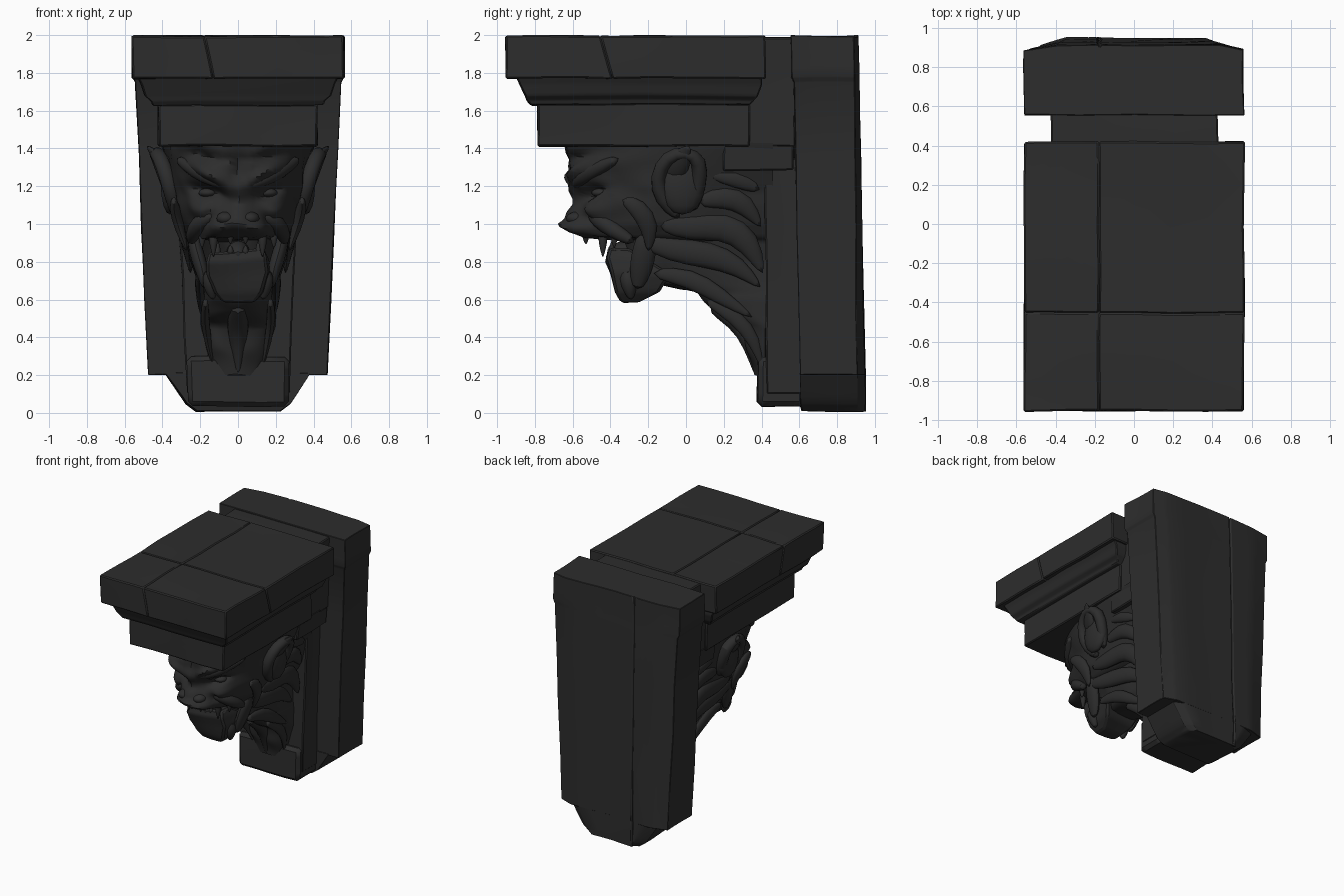
import bpy, bmesh, math
from mathutils import Vector, noise

cube = bpy.data.objects.get("Cube")
if cube:
    bpy.data.objects.remove(cube, do_unlink=True)

stone = bpy.data.materials.new("dark stone")
stone.use_nodes = True
COLOUR = (0.026, 0.026, 0.026, 1)
stone.diffuse_color = COLOUR
stone.node_tree.nodes["Principled BSDF"].inputs["Base Color"].default_value = COLOUR


def finish(name, bm, bevel=0.0, mirror=False, subdiv=0, angle=40):
    bmesh.ops.recalc_face_normals(bm, faces=bm.faces)
    mesh = bpy.data.meshes.new(name)
    bm.to_mesh(mesh)
    bm.free()
    mesh.materials.append(stone)
    obj = bpy.data.objects.new(name, mesh)
    bpy.context.collection.objects.link(obj)
    if mirror:
        m = obj.modifiers.new("mirror", "MIRROR")
        m.use_mirror_merge = False
    if subdiv:
        m = obj.modifiers.new("subdivision", "SUBSURF")
        m.levels = m.render_levels = subdiv
    if bevel:
        m = obj.modifiers.new("bevel", "BEVEL")
        m.width, m.segments, m.limit_method = bevel, 1, "ANGLE"
        m.angle_limit = math.radians(40)
    bpy.ops.object.select_all(action="DESELECT")
    obj.select_set(True)
    bpy.context.view_layer.objects.active = obj
    bpy.ops.object.shade_smooth_by_angle(angle=math.radians(angle))


def skin(rings):
    """Join equal rings of points into a closed tube."""
    bm = bmesh.new()
    rows = [[bm.verts.new(p) for p in ring] for ring in rings]
    n = len(rows[0])
    for a, b in zip(rows, rows[1:]):
        for i in range(n):
            j = (i + 1) % n
            bm.faces.new((a[i], a[j], b[j], b[i]))
    bm.faces.new(rows[0])
    bm.faces.new(rows[-1])
    return bm


def weathered(name, rings, bevel=0.008, wobble=0.009):
    bm = skin(rings)
    bmesh.ops.subdivide_edges(bm, edges=bm.edges[:], cuts=3, use_grid_fill=True)
    for v in bm.verts:
        v.co += noise.noise_vector(v.co * 3) * wobble
    finish(name, bm, bevel)


def block(name, levels, **kw):
    """Levels are (z, x0, x1, y0, y1)."""
    weathered(name, [[(x0, y0, z), (x1, y0, z), (x1, y1, z), (x0, y1, z)]
                     for z, x0, x1, y0, y1 in levels], **kw)


def centred(name, levels, **kw):
    """Levels are (z, half width, y0, y1)."""
    block(name, [(z, -w, w, y0, y1) for z, w, y0, y1 in levels], **kw)


def sweep(name, path, flat=1.0, mirror=True, sides=8):
    """Organic strand through (x, y, z, radius); flat thins it along x."""
    pts = [Vector(p[:3]) for p in path]
    rings = []
    for i, p in enumerate(pts):
        t = (pts[min(i + 1, len(pts) - 1)] - pts[max(i - 1, 0)]).normalized()
        side = Vector((1, 0, 0))
        side = (side - t * side.dot(t)).normalized()
        up = t.cross(side)
        r = path[i][3]
        rings.append([p + (side * math.cos(a) * flat + up * math.sin(a)) * r
                      for a in (k * math.tau / sides for k in range(sides))])
    finish(name, skin(rings), mirror=mirror, subdiv=1, angle=60)


# Top slab, split along its slanting cracks
LOW, HIGH = (1.77, -.13, -.39), (1.995, -.18, -.455)
for side in ("right", "left"):
    for end in ("front", "rear"):
        levels = []
        for z, cx, cy in (LOW, HIGH):
            xs = (-.56, cx) if side == "right" else (cx, .56)
            ys = (-.955, cy) if end == "front" else (cy, .42)
            levels.append((z, *xs, *ys))
        block(f"slab_{end}_{side}", levels)

# Moulding, frieze and the neck joining them to the wall piece
centred("cornice", [(1.63, .45, -.82, .34), (1.655, .46, -.84, .36), (1.68, .49, -.85, .38),
                    (1.74, .51, -.88, .4), (1.78, .53, -.90, .4)])
centred("frieze", [(1.41, .42, -.785, .34), (1.635, .42, -.785, .34)])
centred("neck_block", [(1.41, .40, .28, .58), (1.985, .425, .28, .58)])
centred("rear_rail", [(1.285, .39, .2, .57), (1.42, .40, .2, .57)])
centred("pilaster", [(.1, .27, .42, .64), (1.35, .33, .42, .6)])
centred("base_block", [(.035, .265, .375, .62), (.3, .27, .38, .62)], bevel=.025)


# Wall piece: leaning grooved back, proud header, foot narrowed in steps
def wall_ring(z, w, front):
    back = .955 - .021 * z
    edge = .91 - .012 * z
    return [(-w, front, z), (w, front, z), (w, edge, z), (.78 * w, back - .004, z),
            (-.17, back, z), (-.18, back - .012, z), (-.19, back, z),
            (-.72 * w, back - .004, z), (-w, edge, z)]


weathered("wall_body", [wall_ring(.2, .474, .605), wall_ring(1.75, .547, .568),
                        wall_ring(1.78, .562, .555), wall_ring(1.995, .562, .555)])
weathered("wall_foot", [wall_ring(.01, .22, .61), wall_ring(.05, .275, .6),
                        wall_ring(.21, .385, .6)])

# Head and throat: height, half width and front depth
HEAD = [(1.43, .41, -.655), (1.30, .40, -.62), (1.2, .39, -.59), (1.1, .375, -.55),
        (1.0, .345, -.56), (.93, .30, -.54), (.91, .26, -.33), (.8, .235, -.3),
        (.69, .21, -.2), (.64, .205, .05), (.52, .2, .17), (.46, .2, .29), (.2, .13, .37)]
# Facial relief: x, z, x spread, z spread, push forward, slope of z along x
RELIEF = [(0, 1.05, .085, .06, .08, 0), (0, 1.17, .045, .07, .03, 0),
          (.17, 1.27, .12, .035, .07, .45), (.17, 1.17, .08, .03, -.09, .35),
          (.23, 1.08, .09, .05, .08, .2), (0, .985, .15, .035, .09, 0),
          (.12, .97, .06, .04, .04, -.3), (0, 1.32, .02, .07, -.04, 0),
          (.17, 1.36, .1, .025, -.05, .2), (.16, 1.03, .025, .04, -.05, -.8),
          (.3, 1.18, .03, .06, -.04, 0)]
BACK, COLS = .46, 48


def clamp(v):
    return min(max(v, 0), 1)


def face_point(z, w, front, k):
    a = math.pi * (k / COLS - .5)
    s, c = math.sin(a), max(math.cos(a), 0)
    x = math.copysign(abs(s) ** .8, s) * w
    y = BACK - (BACK - front) * c ** .8
    if z > .925:
        for bx, bz, sx, sz, push, slope in RELIEF:
            dz = z - bz - slope * (abs(x) - bx)
            y -= push * c * math.exp(-((abs(x) - bx) / sx) ** 2 - (dz / sz) ** 2)
    # The skull narrows behind the cheeks
    x *= 1 - .2 * clamp((y + .2) / .5) * clamp((1.42 - z) / .25) * clamp((z - .6) / .2)
    p = Vector((x, y, z))
    return p + noise.noise_vector(p * 8) * .018 * c


rings = []
for (z0, w0, f0), (z1, w1, f1) in zip(HEAD, HEAD[1:]):
    steps = max(2, round((z0 - z1) / .018))
    for i in range(steps):
        t = i / steps
        rings.append([face_point(z0 + (z1 - z0) * t, w0 + (w1 - w0) * t, f0 + (f1 - f0) * t, k)
                      for k in range(COLS + 1)])
rings.append([face_point(*HEAD[-1], k) for k in range(COLS + 1)])
finish("head", skin(rings), angle=50)


def ball(name, centre, size):
    bm = bmesh.new()
    bmesh.ops.create_uvsphere(bm, u_segments=14, v_segments=8, radius=1)
    for v in bm.verts:
        v.co = Vector(centre) + Vector(size) * v.co
    finish(name, bm, mirror=True, angle=60)


# Eyes, nostrils, brows and cheeks
ball("eyes", (.16, -.45, 1.165), (.05, .05, .025))
ball("nostrils", (.065, -.575, 1.03), (.05, .06, .035))
sweep("brows", [(.03, -.58, 1.2, .025), (.12, -.575, 1.23, .045), (.22, -.5, 1.28, .05),
                (.33, -.35, 1.35, .025)])
sweep("cheek_folds", [(.11, -.51, 1.05, .02), (.18, -.47, 1.03, .05), (.235, -.39, .97, .05),
                      (.25, -.27, .9, .03)])

# Ears, flaring outward to their tips
ball("ear_bowls", (.36, -.02, 1.21), (.05, .12, .16))
sweep("ear_rims", [(.32, -.03, 1.03, .03), (.34, -.13, 1.13, .05), (.375, -.16, 1.25, .045),
                   (.415, -.1, 1.36, .045), (.44, .0, 1.385, .04), (.41, .08, 1.34, .05),
                   (.365, .07, 1.2, .045), (.32, .03, 1.06, .03)])
sweep("ear_tips", [(.36, -.08, 1.25, .09), (.42, -.03, 1.35, .07), (.485, .02, 1.415, .01)], flat=.5)

# Open lower jaw with chin, tongue and hinge flesh
centred("jaw", [(.6, .08, -.33, -.24), (.65, .13, -.36, -.14), (.74, .17, -.39, -.08),
                (.81, .165, -.42, -.2), (.86, .15, -.41, -.3)], bevel=.015, wobble=.025)
sweep("chin_tufts", [(.13, -.31, .76, .06), (.15, -.30, .67, .05), (.13, -.29, .595, .012)])
sweep("jaw_hinges", [(.24, -.2, .96, .06), (.225, -.22, .86, .07), (.19, -.24, .76, .07),
                     (.17, -.26, .65, .03)], flat=.6)
sweep("tongue", [(0, -.26, .85, .08), (0, -.36, .86, .06), (0, -.42, .82, .03)], mirror=False)

# Teeth
for name, x, y, z0, z1, r in (("upper_fangs", .13, -.44, .97, .82, .034),
                              ("upper_incisors", .04, -.53, .97, .89, .03),
                              ("upper_side_teeth", .19, -.38, .96, .87, .028),
                              ("lower_fangs", .11, -.39, .82, .92, .028),
                              ("lower_incisors", .04, -.4, .84, .89, .024)):
    sweep(name, [(x, y, z0, r), (x, y, (z0 + z1) / 2, r * .8), (x, y, z1, .003)], sides=6)

# Mane locks curling back to the wall, and the throat beard
LOCKS = [[(.29, -.15, 1.0, .04), (.285, .02, .98, .08), (.275, .2, 1.0, .09),
          (.265, .34, .91, .08), (.25, .41, .73, .01)],
         [(.32, .06, 1.12, .04), (.315, .2, 1.15, .07), (.3, .32, 1.11, .07), (.28, .4, .98, .01)],
         [(.24, -.26, .92, .03), (.235, -.08, .86, .07), (.22, .12, .84, .08),
          (.21, .28, .78, .06), (.2, .4, .66, .01)],
         [(.2, -.18, .74, .03), (.2, .02, .72, .06), (.2, .18, .62, .05), (.19, .36, .5, .01)],
         [(.34, -.34, 1.13, .02), (.34, -.26, 1.1, .06), (.31, -.18, .98, .06), (.27, -.2, .85, .01)],
         [(.34, .12, 1.26, .02), (.34, .25, 1.25, .06), (.31, .4, 1.18, .03)],
         [(.17, .1, .6, .03), (.18, .26, .52, .05), (.16, .37, .38, .04), (.13, .4, .24, .01)]]
for i, path in enumerate(LOCKS):
    sweep(f"mane_lock_{i + 1}", path, flat=.55)
sweep("throat_beard", [(0, .12, .58, .05), (0, .28, .5, .07), (0, .35, .36, .05),
                       (0, .37, .19, .006)], mirror=False)
